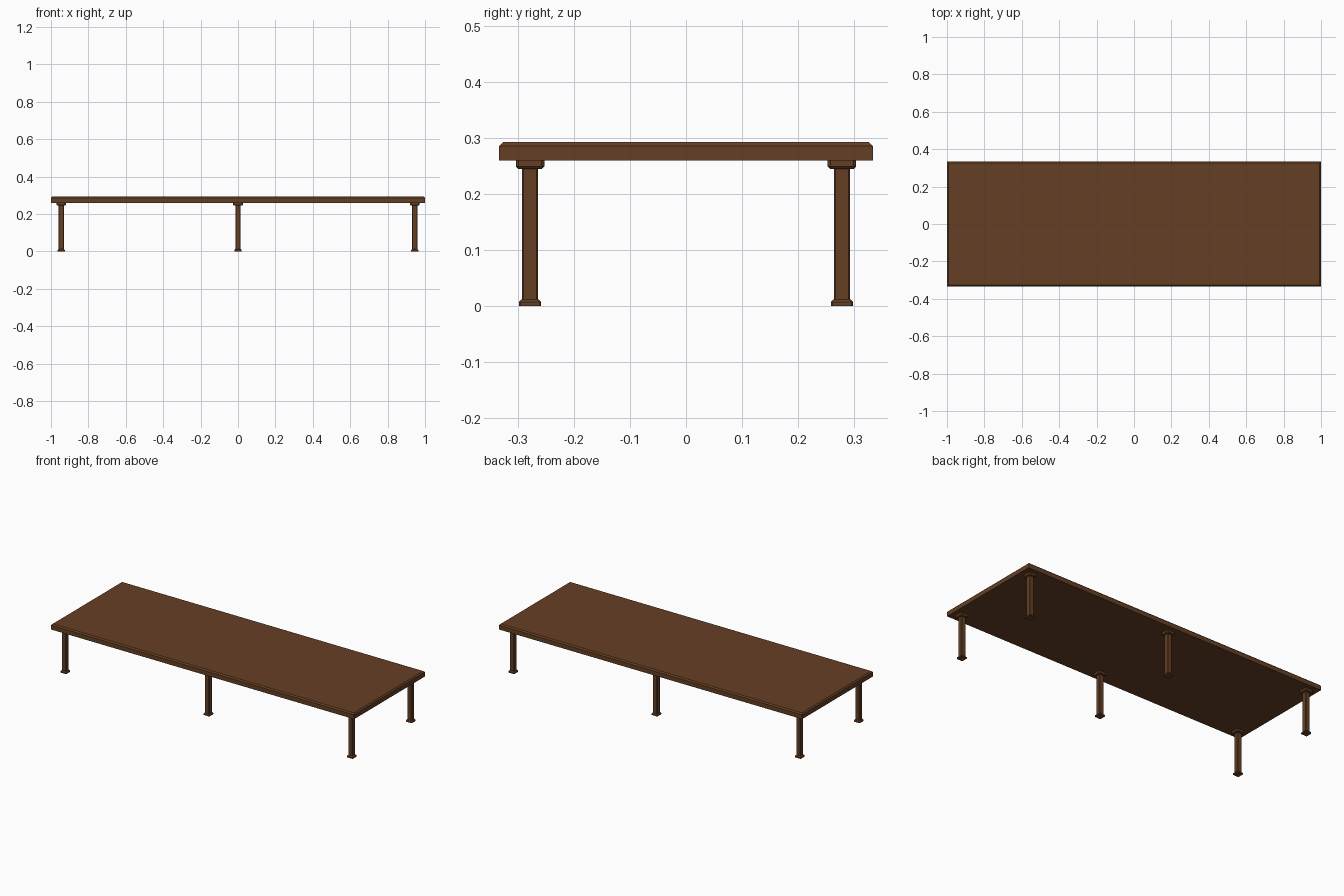
import bpy, bmesh

if "Cube" in bpy.data.objects:
    bpy.data.objects.remove(bpy.data.objects["Cube"])

wood = bpy.data.materials.new("dark_brown_wood")
wood.diffuse_color = (0.13, 0.05, 0.018, 1)
wood.use_nodes = True
wood.node_tree.nodes["Principled BSDF"].inputs["Base Color"].default_value = wood.diffuse_color


def loft(name, rings, center=(0, 0)):
    """Stack chamfered rectangles: each ring is (half_x, half_y, chamfer, z)."""
    bm = bmesh.new()
    loops = []
    for hx, hy, c, z in rings:
        if c:
            pts = [(hx, -hy + c), (hx, hy - c), (hx - c, hy), (-hx + c, hy),
                   (-hx, hy - c), (-hx, -hy + c), (-hx + c, -hy), (hx - c, -hy)]
        else:
            pts = [(hx, -hy), (hx, hy), (-hx, hy), (-hx, -hy)]
        loops.append([bm.verts.new((x + center[0], y + center[1], z)) for x, y in pts])
    for a, b in zip(loops, loops[1:]):
        n = len(a)
        for i in range(n):
            j = (i + 1) % n
            bm.faces.new((a[i], a[j], b[j], b[i]))
    bm.faces.new(loops[0][::-1])
    bm.faces.new(loops[-1])
    me = bpy.data.meshes.new(name)
    bm.to_mesh(me)
    bm.free()
    me.materials.append(wood)
    ob = bpy.data.objects.new(name, me)
    bpy.context.collection.objects.link(ob)
    return ob


# Table top with a bevelled upper edge
loft("table_top", [(1, 0.3335, 0, 0.26), (1, 0.3335, 0, 0.286),
                   (0.993, 0.3265, 0, 0.293)])

# Six legs, each with a foot, a chamfered post and a capital
for xi, x in (("left", -0.945), ("middle", 0), ("right", 0.945)):
    for yi, y in (("front", -0.2785), ("back", 0.2785)):
        tag = f"{yi}_{xi}"
        loft(f"{tag}_foot", [(0.02, 0.02, 0.003, 0), (0.02, 0.02, 0.003, 0.007),
                             (0.015, 0.015, 0.003, 0.012)], (x, y))
        loft(f"{tag}_post", [(0.0145, 0.0145, 0.003, 0.005),
                             (0.0145, 0.0145, 0.003, 0.25)], (x, y))
        loft(f"{tag}_capital", [(0.0215, 0.0215, 0.004, 0.245), (0.0255, 0.0255, 0.005, 0.249),
                                (0.0255, 0.0255, 0.005, 0.2605)], (x, y))
